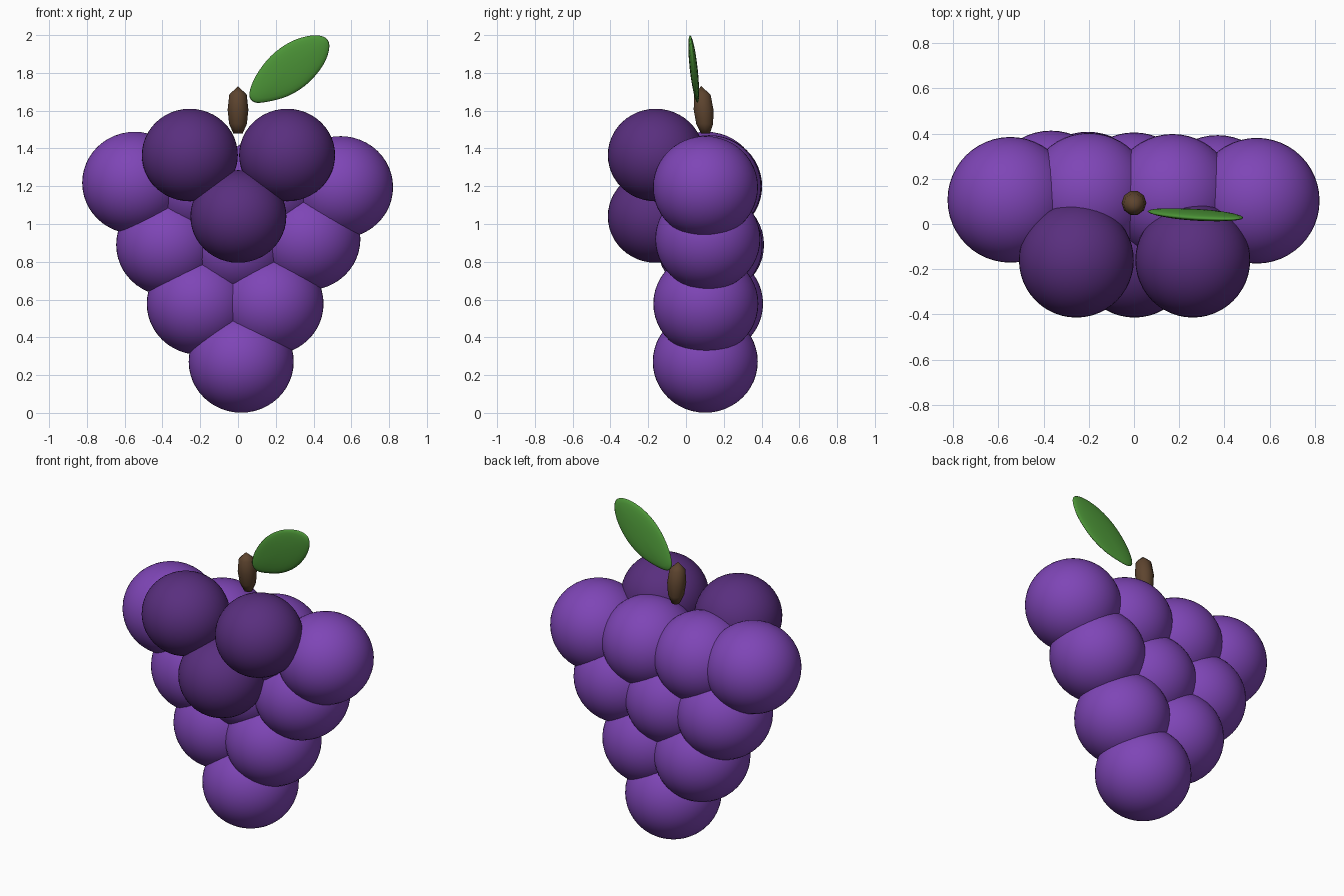
import bpy, bmesh, math
from mathutils import Vector

if "Cube" in bpy.data.objects:
    bpy.data.objects.remove(bpy.data.objects["Cube"])


def material(name, rgb):
    m = bpy.data.materials.new(name)
    m.diffuse_color = (*rgb, 1)
    m.use_nodes = True
    m.node_tree.nodes["Principled BSDF"].inputs["Base Color"].default_value = m.diffuse_color
    return m


PURPLE = material("grape purple", (0.21, 0.06, 0.47))
DARK = material("deep purple", (0.10, 0.028, 0.21))
GREEN = material("leaf green", (0.075, 0.31, 0.04))
BROWN = material("stem brown", (0.11, 0.058, 0.028))


def make_object(name, bm, mat):
    bmesh.ops.recalc_face_normals(bm, faces=bm.faces)
    for f in bm.faces:
        f.smooth = True
    me = bpy.data.meshes.new(name)
    bm.to_mesh(me)
    bm.free()
    me.materials.append(mat)
    ob = bpy.data.objects.new(name, me)
    bpy.context.collection.objects.link(ob)
    return ob


def grape(name, pos, r, rz, mat):
    bm = bmesh.new()
    bmesh.ops.create_uvsphere(bm, u_segments=48, v_segments=24, radius=1)
    bmesh.ops.scale(bm, vec=(r, r, rz), verts=bm.verts)
    ob = make_object(name, bm, mat)
    ob.location = pos


# Back layer: rows of four, three, two and one
back = [
    (-0.547, 0.107, 1.218), (-0.20, 0.125, 1.20), (0.17, 0.12, 1.20), (0.543, 0.103, 1.195),
    (-0.367, 0.135, 0.89), (0.0, 0.127, 0.885), (0.37, 0.115, 0.92),
    (-0.205, 0.13, 0.578), (0.175, 0.105, 0.578),
    (0.017, 0.102, 0.271),
]
for i, p in enumerate(back):
    grape(f"grape_{i + 1}", p, 0.278, 0.27, PURPLE)

# Front layer: three darker grapes
for i, p in enumerate([(-0.255, -0.16, 1.365), (0.26, -0.16, 1.365), (0.002, -0.16, 1.04)]):
    grape(f"front_grape_{i + 1}", p, 0.254, 0.245, DARK)

# Stem: faceted spindle leaning slightly forward
bm = bmesh.new()
rings = []
for z, r in [(1.48, 0.025), (1.53, 0.047), (1.605, 0.055), (1.685, 0.046)]:
    lean = 0.093 - 0.08 * (z - 1.605)
    rings.append([bm.verts.new((r * math.cos(a), lean + r * math.sin(a), z))
                  for a in (k * math.tau / 10 for k in range(10))])
for a, b in zip(rings, rings[1:]):
    for k in range(10):
        bm.faces.new((a[k], a[(k + 1) % 10], b[(k + 1) % 10], b[k]))
bm.faces.new(rings[0])
tip = bm.verts.new((0, 0.08, 1.73))
for k in range(10):
    bm.faces.new((rings[-1][k], rings[-1][(k + 1) % 10], tip))
make_object("stem", bm, BROWN)

# Leaf: closed smooth outline swollen into a thin lens, tilted forward at the top
outline = [(0.06, 1.69), (0.095, 1.785), (0.175, 1.89), (0.28, 1.965), (0.39, 1.998),
           (0.465, 1.985), (0.483, 1.93), (0.45, 1.84), (0.37, 1.745), (0.27, 1.68),
           (0.16, 1.648), (0.085, 1.645)]
pts = [Vector(p) for p in outline]
n = len(pts)
smooth = []
for i in range(n):
    p0, p1, p2, p3 = (pts[(i + d) % n] for d in (-1, 0, 1, 2))
    for t in (0, 0.25, 0.5, 0.75):
        smooth.append(0.5 * (2 * p1 + (p2 - p0) * t + (2 * p0 - 5 * p1 + 4 * p2 - p3) * t * t
                             + (3 * p1 - p0 - 3 * p2 + p3) * t ** 3))
centre = Vector((0.273, 1.825))
bm = bmesh.new()


def leaf_vert(p, offset):
    return bm.verts.new((p.x, 0.041 - 0.11 * (p.y - 1.82) + offset, p.y))


rings = []
steps = 12
for k in range(1, steps):
    a = math.pi * k / steps
    rings.append([leaf_vert(centre.lerp(p, math.sin(a)), -0.021 * math.cos(a)) for p in smooth])
m = len(smooth)
for a, b in zip(rings, rings[1:]):
    for k in range(m):
        bm.faces.new((a[k], a[(k + 1) % m], b[(k + 1) % m], b[k]))
for ring, off in ((rings[0], -0.021), (rings[-1], 0.021)):
    mid = leaf_vert(centre, off)
    for k in range(m):
        bm.faces.new((ring[k], ring[(k + 1) % m], mid))
make_object("leaf", bm, GREEN)
